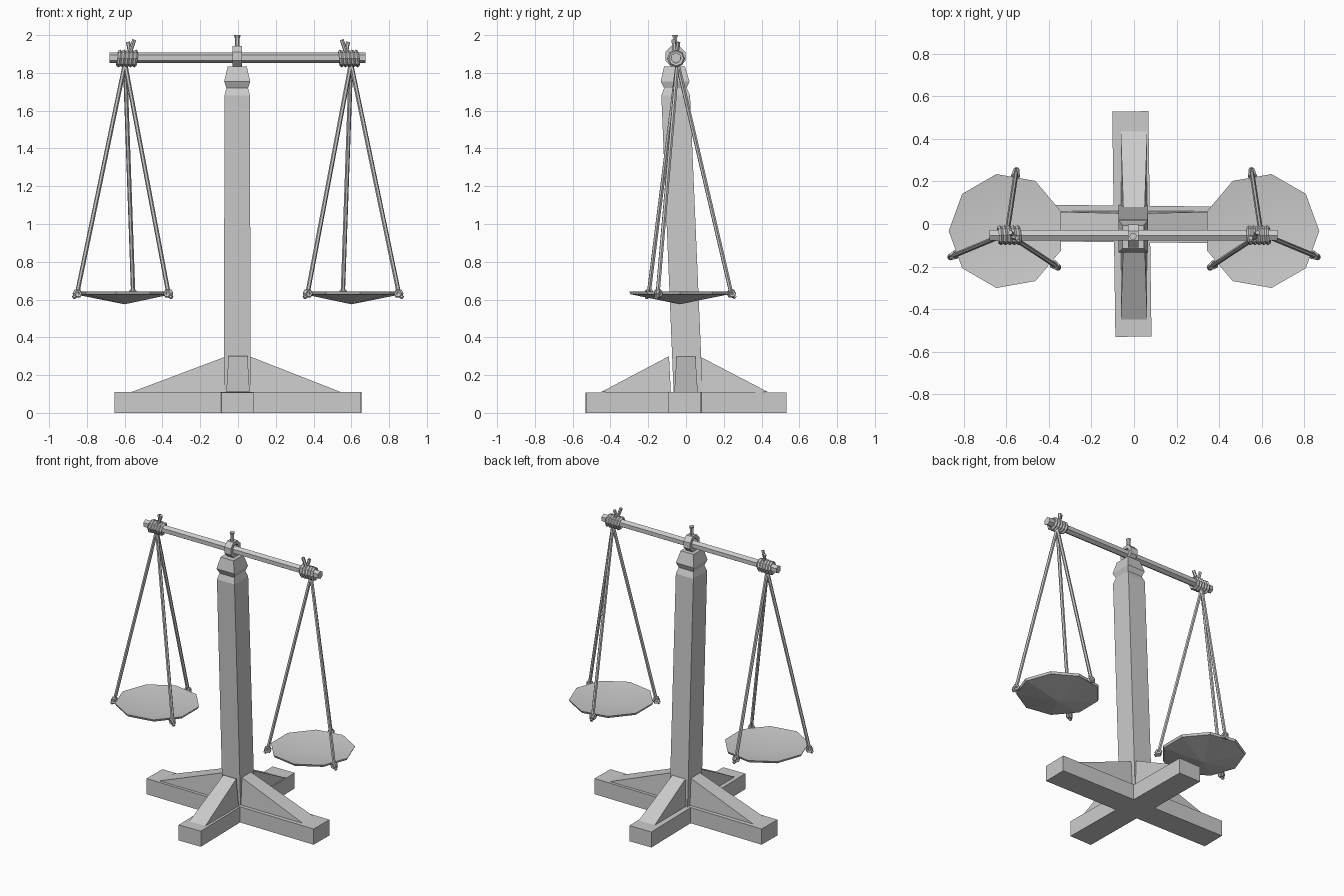
import bpy, bmesh, math
from mathutils import Vector, Matrix

cube = bpy.data.objects.get("Cube")
if cube:
    bpy.data.objects.remove(cube)

grey = bpy.data.materials.new("plain_grey")
grey.use_nodes = True
grey.diffuse_color = (0.6, 0.6, 0.6, 1)
grey.node_tree.nodes["Principled BSDF"].inputs["Base Color"].default_value = (0.6, 0.6, 0.6, 1)

BEAM_Y, BEAM_Z = -0.053, 1.88


def finish(name, bm):
    bmesh.ops.recalc_face_normals(bm, faces=bm.faces)
    mesh = bpy.data.meshes.new(name)
    bm.to_mesh(mesh)
    bm.free()
    mesh.materials.append(grey)
    obj = bpy.data.objects.new(name, mesh)
    bpy.context.collection.objects.link(obj)
    return obj


def loft(name, rings):
    """Skin a closed solid through rings of equal point count."""
    bm = bmesh.new()
    loops = [[bm.verts.new(p) for p in ring] for ring in rings]
    n = len(loops[0])
    for a, b in zip(loops, loops[1:]):
        for i in range(n):
            j = (i + 1) % n
            bm.faces.new((a[i], a[j], b[j], b[i]))
    bm.faces.new(loops[0])
    bm.faces.new(loops[-1])
    return finish(name, bm)


def rod(name, start, end, r1, r2=None, sides=6, turn=0):
    """Straight prism between two points."""
    start, end = Vector(start), Vector(end)
    q = (end - start).to_track_quat('Z', 'Y')
    rings = []
    for p, r in ((start, r1), (end, r2 or r1)):
        rings.append([p + q @ Vector((r * math.cos(a), r * math.sin(a), 0))
                      for a in (math.tau * i / sides + turn for i in range(sides))])
    return loft(name, rings)


def hoop(name, centre, axis, major, minor, sides=8, section=5):
    """Low-poly rope ring around an axis."""
    q = Vector(axis).to_track_quat('Z', 'Y')
    bm = bmesh.new()
    grid = []
    for i in range(sides):
        a = math.tau * i / sides
        row = []
        for k in range(section):
            b = math.tau * k / section
            r = major + minor * math.cos(b)
            p = Vector((r * math.cos(a), r * math.sin(a), minor * math.sin(b)))
            row.append(bm.verts.new(Vector(centre) + q @ p))
        grid.append(row)
    for i in range(sides):
        for k in range(section):
            u, v = (i + 1) % sides, (k + 1) % section
            bm.faces.new((grid[i][k], grid[u][k], grid[u][v], grid[i][v]))
    return finish(name, bm)


def rect(cx, cy, z, hx, hy):
    return [(cx + sx * hx, cy + sy * hy, z) for sx, sy in ((-1, -1), (1, -1), (1, 1), (-1, 1))]


# Crossed feet, each very slightly skewed
foot_x = loft("foot_across", [rect(0, 0, z, 0.652, 0.086) for z in (0, 0.11)])
foot_x.rotation_euler.z = math.radians(-0.6)
foot_y = loft("foot_lengthwise", [rect(-0.01, 0, z, 0.085, 0.53) for z in (0, 0.109)])
foot_y.rotation_euler.z = math.radians(0.8)

# Sloping braces, narrower along the upper edge
for name, angle, reach, inner in (("right_brace", 180, 0.565, 0.05), ("left_brace", 0, 0.545, 0.05),
                                  ("front_brace", 270, 0.45, 0.08), ("back_brace", 90, 0.435, 0.06)):
    turn = Matrix.Rotation(math.radians(angle), 3, 'Z')
    sections = []
    for side in (-1, 1):
        tri = ((inner, 0.062, 0.1), (reach, 0.062, 0.11), (inner + 0.01, 0.05, 0.3))
        sections.append([turn @ Vector((x, side * w, z)) for x, w, z in tri])
    loft(name, sections)

# Leaning square post with a notched neck and tapered cap
profile = [(0.05, 0.07, 0.077), (1.68, 0.068, 0.076), (1.72, 0.057, 0.06),
           (1.755, 0.069, 0.076), (1.835, 0.05, 0.055)]
loft("post", [rect(-0.004, 0.016 - 0.042 * z, z, hx, hy) for z, hx, hy in profile])

# Eye block holding the beam, and its pin
bm = bmesh.new()
rows = []
for x, r in ((-0.025, 0.034), (-0.025, 0.058), (0.025, 0.058), (0.025, 0.034)):
    rows.append([bm.verts.new((x - 0.004, BEAM_Y - 0.003 + r * math.cos(a), BEAM_Z + 0.008 + r * math.sin(a)))
                 for a in (math.tau * (i + 0.5) / 8 for i in range(8))])
for m in range(4):
    a, b = rows[m], rows[(m + 1) % 4]
    for i in range(8):
        j = (i + 1) % 8
        bm.faces.new((a[i], a[j], b[j], b[i]))
finish("beam_eye", bm)
rod("pin_shaft", (-0.004, -0.058, 1.9), (-0.004, -0.058, 1.985), 0.013)
rod("pin_head", (-0.004, -0.058, 1.982), (-0.004, -0.058, 2.0), 0.012, 0.018)

# Six-sided balance beam
rod("balance_beam", (-0.68, BEAM_Y, BEAM_Z), (0.675, BEAM_Y, BEAM_Z), 0.028, turn=math.pi / 2)


def pan(name, side):
    """Shallow nine-sided dish with a pointed underside."""
    bm = bmesh.new()
    levels = []
    for r, z in ((0.265, 0.628), (0.272, 0.643)):
        levels.append([bm.verts.new((side * (0.6 + r * math.cos(a)), -0.033 + r * math.sin(a), z))
                       for a in (math.radians(40 * i) for i in range(9))])
    low, high = levels
    bottom = bm.verts.new((side * 0.6, -0.033, 0.575))
    top = bm.verts.new((side * 0.6, -0.033, 0.61))
    for i in range(9):
        j = (i + 1) % 9
        bm.faces.new((low[i], low[j], high[j], high[i]))
        bm.faces.new((low[j], low[i], bottom))
        bm.faces.new((high[i], high[j], top)).smooth = True
    obj = finish(name, bm)
    for e in obj.data.edges:
        v = [obj.data.vertices[k].co.z for k in e.vertices]
        e.use_edge_sharp = min(v) > 0.64
    return obj


# Hanging pans, cords, knots and beam lashings
for side, label in ((-1, "right"), (1, "left")):
    pan(label + "_pan", side)
    top = Vector((side * 0.598, -0.045, 1.85))
    for i, (x, y) in enumerate(((0.555, 0.24), (0.852, -0.15), (0.368, -0.197))):
        end = Vector((side * x, y, 0.632))
        rod(f"{label}_cord_{i}", top, end, 0.0115, sides=6)
        out = (end - Vector((side * 0.6, -0.033, 0.632))).normalized()
        along = out.cross(Vector((0, 0, 1)))
        for s in (-1, 1):
            hoop(f"{label}_knot_{i}", end + along * 0.009 * s, along + out * 0.2 * s, 0.016, 0.009, 6)
        rod(f"{label}_knot_end_{i}", end - out * 0.012, end + out * 0.022 - Vector((0, 0, 0.022)), 0.011)
    for i in range(5):
        x = side * (0.545 + 0.021 * i)
        hoop(f"{label}_lashing_{i}", (x, BEAM_Y, BEAM_Z - 0.004), (1, 0.08, side * 0.12), 0.036, 0.0115)
    rod(label + "_long_tail", (side * 0.575, -0.06, 1.9), (side * 0.549, -0.066, 1.975), 0.011)
    rod(label + "_short_tail", (side * 0.57, -0.05, 1.9), (side * 0.582, -0.04, 1.963), 0.011)
